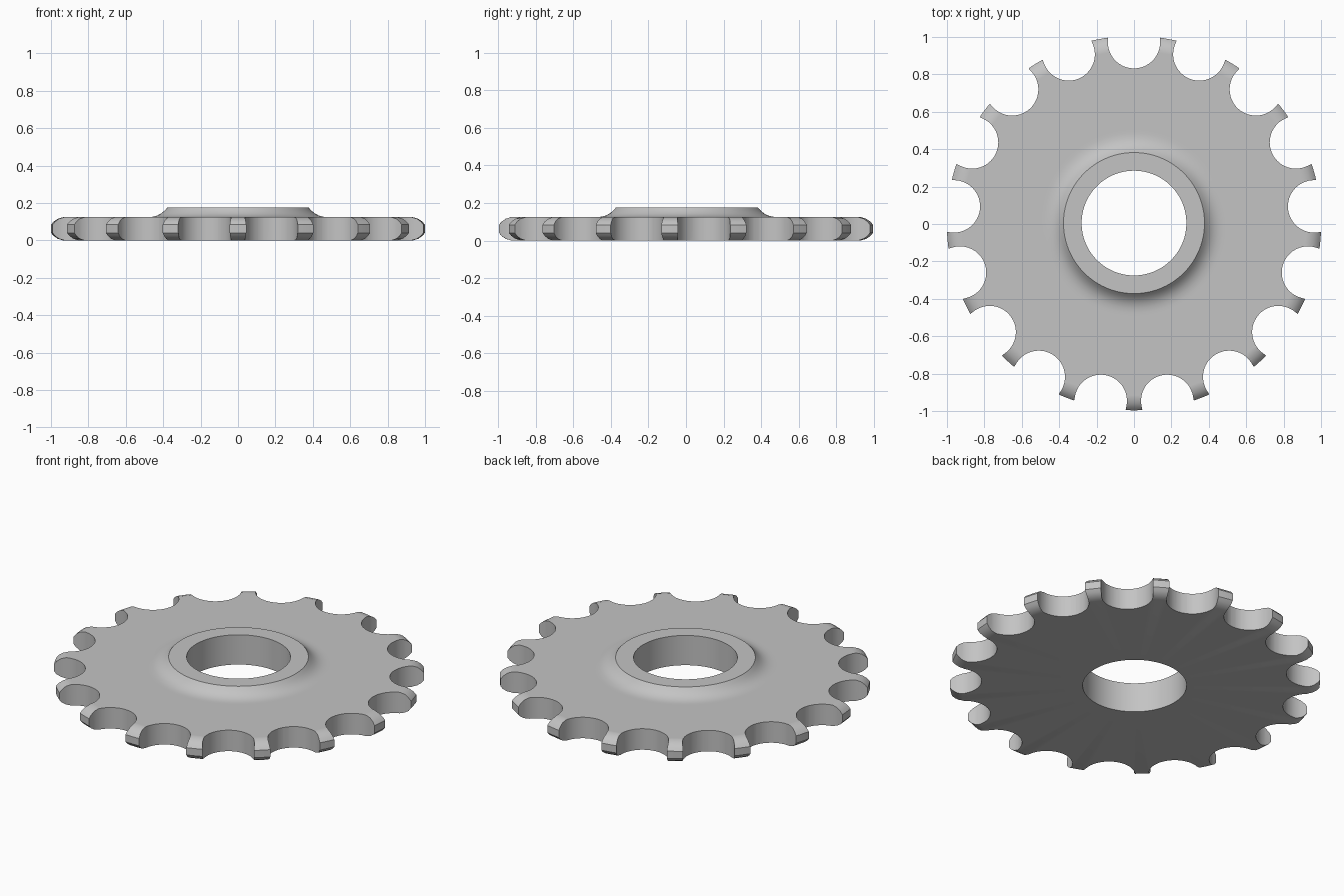
import bpy, bmesh, math
from mathutils import Matrix, Vector

TEETH = 17
SEGMENTS = TEETH * 10
THICK = 0.125
CENTRE_Y = 0.005

cube = bpy.data.objects.get("Cube")
if cube:
    bpy.data.objects.remove(cube, do_unlink=True)

steel = bpy.data.materials.new("grey steel")
steel.use_nodes = True
steel.diffuse_color = (0.55, 0.55, 0.55, 1)
steel.node_tree.nodes["Principled BSDF"].inputs["Base Color"].default_value = (0.55, 0.55, 0.55, 1)


def make_object(name, bm):
    bmesh.ops.recalc_face_normals(bm, faces=bm.faces[:])
    mesh = bpy.data.meshes.new(name)
    bm.to_mesh(mesh)
    bm.free()
    mesh.materials.append(steel)
    obj = bpy.data.objects.new(name, mesh)
    bpy.context.collection.objects.link(obj)
    return obj


# Lathe profile (radius, height): bore, hub, fillet, plate, rounded rim
rim = [(0.935, THICK), (0.965, 0.116), (0.987, 0.101), (1.001, 0.084)]
profile = [(0.28, 0), (0.28, 0.177), (0.377, 0.177), (0.392, 0.160), (0.41, 0.145),
           (0.43, 0.134), (0.455, 0.127), (0.48, THICK), (0.50, THICK), (0.92, THICK)]
profile += rim + [(r, THICK - z) for r, z in reversed(rim)]

bm = bmesh.new()
rings = []
for i in range(SEGMENTS):
    a = math.tau * i / SEGMENTS
    rings.append([bm.verts.new((r * math.cos(a), r * math.sin(a), z)) for r, z in profile])
for i, ring in enumerate(rings):
    after = rings[(i + 1) % SEGMENTS]
    for j in range(len(profile)):
        k = (j + 1) % len(profile)
        bm.faces.new((ring[j], after[j], after[k], ring[k]))
sprocket = make_object("sprocket", bm)

# U-shaped roller gaps between the teeth
GAP_RADIUS, GAP_CENTRE, STEPS = 0.14, 0.967, 28
outline = [Vector((1.2, GAP_RADIUS, -0.1))]
for i in range(STEPS + 1):
    a = math.pi / 2 + math.pi * i / STEPS
    outline.append(Vector((GAP_CENTRE + GAP_RADIUS * math.cos(a), GAP_RADIUS * math.sin(a), -0.1)))
outline.append(Vector((1.2, -GAP_RADIUS, -0.1)))

bm = bmesh.new()
for t in range(TEETH):
    turn = Matrix.Rotation(math.pi / 2 + math.tau * t / TEETH, 3, "Z")
    base = bm.faces.new([bm.verts.new(turn @ p) for p in outline])
    grown = bmesh.ops.extrude_face_region(bm, geom=[base])["geom"]
    bmesh.ops.translate(bm, vec=(0, 0, 0.4),
                        verts=[g for g in grown if isinstance(g, bmesh.types.BMVert)])
cutter = make_object("gap_cutter", bm)
cutter.hide_render = True

# Cut the gaps, then discard the cutter
cut = sprocket.modifiers.new("gaps", "BOOLEAN")
cut.operation = "DIFFERENCE"
cut.solver = "EXACT"
cut.object = cutter
bpy.ops.object.select_all(action="DESELECT")
sprocket.select_set(True)
bpy.context.view_layer.objects.active = sprocket
bpy.ops.object.modifier_apply(modifier=cut.name)
bpy.data.objects.remove(cutter, do_unlink=True)

bpy.ops.object.shade_smooth_by_angle(angle=math.radians(30))
sprocket.location.y = CENTRE_Y
